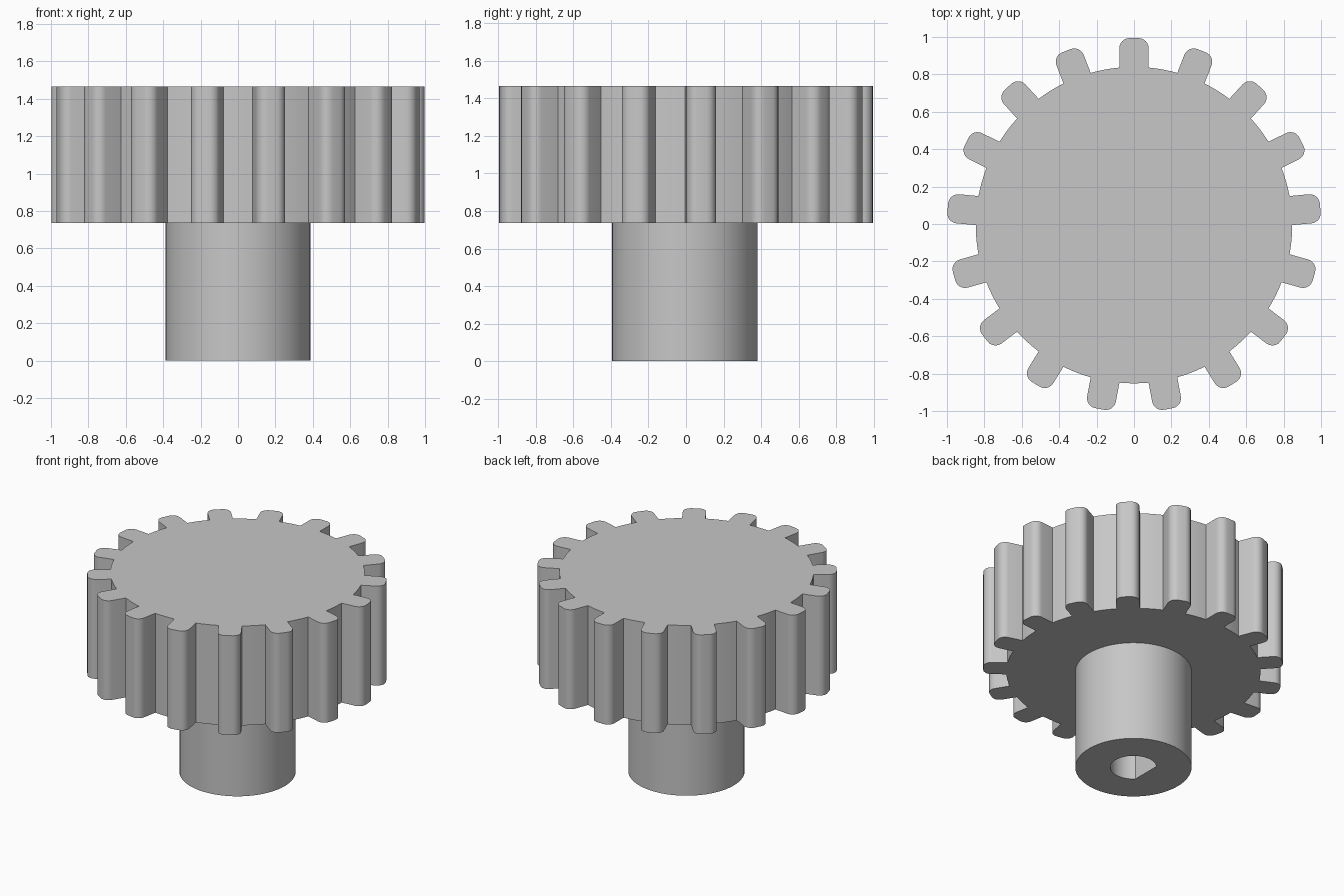
import bpy
import bmesh
from math import sin, cos, pi, radians, asin, sqrt

if "Cube" in bpy.data.objects:
    bpy.data.objects.remove(bpy.data.objects["Cube"])

CENTRE_Y = -0.006
HUB_TOP, GEAR_TOP = 0.735, 1.465
TEETH, ROOT_R, TIP_R = 17, 0.846, 1.0
HALF_W, ROUND = 0.078, 0.054
HUB_R, BORE_R = 0.387, 0.154

grey = bpy.data.materials.new("plain grey")
grey.use_nodes = True
colour = (0.57, 0.57, 0.57, 1)
grey.diffuse_color = colour
grey.node_tree.nodes["Principled BSDF"].inputs["Base Color"].default_value = colour


def ring(bm, points, z):
    return [bm.verts.new((x, y + CENTRE_Y, z)) for x, y in points]


def skin(bm, a, b):
    """Join two closed rings with quads."""
    for i in range(len(a)):
        j = (i + 1) % len(a)
        bm.faces.new((a[i], a[j], b[j], b[i]))


def finish(bm, name):
    mesh = bpy.data.meshes.new(name)
    bm.to_mesh(mesh)
    bm.free()
    obj = bpy.data.objects.new(name, mesh)
    bpy.context.collection.objects.link(obj)
    mesh.materials.append(grey)
    bpy.ops.object.select_all(action="DESELECT")
    obj.select_set(True)
    bpy.context.view_layer.objects.active = obj
    bpy.ops.object.shade_smooth_by_angle(angle=radians(30))
    return obj


# Tooth outline pointing along +x, anticlockwise, with rounded tip corners
side = [(sqrt(ROOT_R ** 2 - HALF_W ** 2), -HALF_W)]
for k in range(7):
    a = -pi / 2 + k * pi / 12
    side.append((TIP_R - ROUND + ROUND * cos(a), -HALF_W + ROUND + ROUND * sin(a)))
tooth = side + [(x, -y) for x, y in reversed(side)]

# Gear outline: teeth joined by root arcs
pitch = 2 * pi / TEETH
base = asin(HALF_W / ROOT_R)
outline = []
for t in range(TEETH):
    a = pi / 2 + t * pitch
    outline += [(x * cos(a) - y * sin(a), x * sin(a) + y * cos(a)) for x, y in tooth]
    for k in range(1, 4):
        b = a + base + (pitch - 2 * base) * k / 4
        outline.append((ROOT_R * cos(b), ROOT_R * sin(b)))

# Toothed wheel
bm = bmesh.new()
low, high = ring(bm, outline, HUB_TOP), ring(bm, outline, GEAR_TOP)
skin(bm, low, high)
bm.faces.new(high)
bm.faces.new(low[::-1])
finish(bm, "gear_wheel")

# Hub with a D-shaped bore, flat on the -x side
angles = [2 * pi * i / 72 for i in range(72)]
circle = [(HUB_R * cos(a), HUB_R * sin(a)) for a in angles]
flat = BORE_R * cos(pi / 4)
bore = []
for a in angles:
    r = min(BORE_R, flat / -cos(a)) if cos(a) < -0.1 else BORE_R
    bore.append((r * cos(a), r * sin(a)))

bm = bmesh.new()
outer_low, outer_high = ring(bm, circle, 0), ring(bm, circle, HUB_TOP)
bore_low, bore_high = ring(bm, bore, 0), ring(bm, bore, HUB_TOP)
skin(bm, outer_low, outer_high)
skin(bm, bore_low, outer_low)
skin(bm, bore_high, bore_low)
finish(bm, "shaft_hub")
